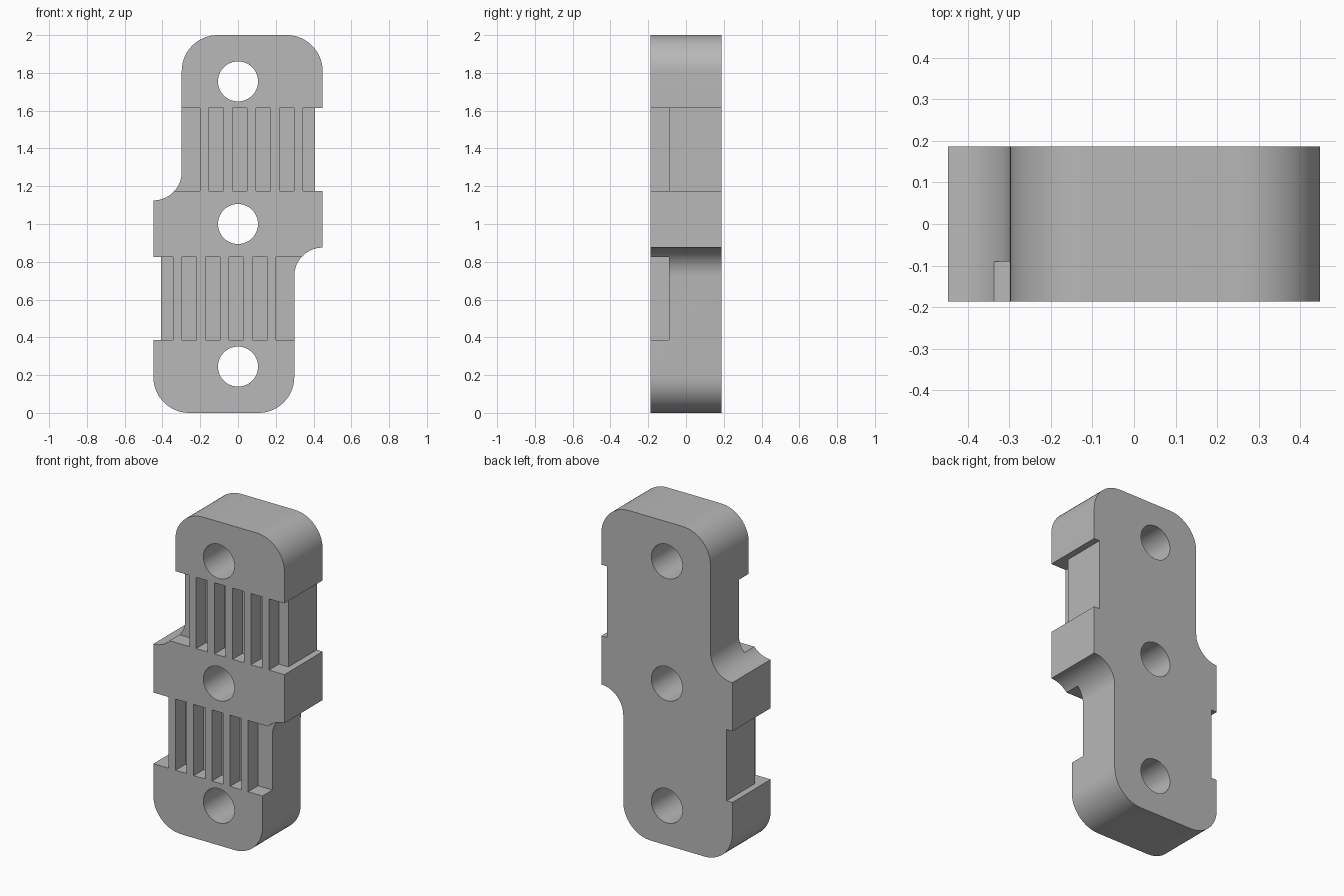
import bpy, bmesh
from math import cos, sin, radians

if "Cube" in bpy.data.objects:
    bpy.data.objects.remove(bpy.data.objects["Cube"], do_unlink=True)

FRONT, BACK, SLOT_FLOOR = -0.187, 0.187, -0.09
POCKET_LOW, POCKET_HIGH = 1.175, 1.615

grey = bpy.data.materials.new("plain grey")
grey.use_nodes = True
grey.diffuse_color = (0.48, 0.48, 0.48, 1)
grey.node_tree.nodes["Principled BSDF"].inputs["Base Color"].default_value = grey.diffuse_color


def arc(cx, cz, r, start, end, steps=14):
    angles = [radians(start + (end - start) * i / steps) for i in range(steps + 1)]
    return [(cx + r * cos(a), cz + r * sin(a)) for a in angles]


def half_turn(points):
    return [(-x, 2 - z) for x, z in points]


def add_prism(bm, outline, y0, y1):
    face = bm.faces.new([bm.verts.new((x, y0, z)) for x, z in outline])
    moved = bmesh.ops.extrude_face_region(bm, geom=[face])["geom"]
    for v in moved:
        if isinstance(v, bmesh.types.BMVert):
            v.co.y = y1


def make_object(name, bm):
    bmesh.ops.recalc_face_normals(bm, faces=bm.faces)
    mesh = bpy.data.meshes.new(name)
    bm.to_mesh(mesh)
    bm.free()
    mesh.materials.append(grey)
    obj = bpy.data.objects.new(name, mesh)
    bpy.context.collection.objects.link(obj)
    return obj


# Stepped plate: upper half outline, repeated by a half turn
upper = (arc(-0.448, 1.275, 0.15, -90, 0)
         + arc(-0.108, 1.81, 0.19, 180, 90)
         + arc(0.258, 1.81, 0.19, 90, 0)
         + [(0.448, POCKET_HIGH), (0.408, POCKET_HIGH),
            (0.408, POCKET_LOW), (0.448, POCKET_LOW)])
bm = bmesh.new()
add_prism(bm, upper + half_turn(upper), FRONT, BACK)
body = make_object("slotted_plate", bm)

# Cutters: three bolt holes and two rows of front slots
bm = bmesh.new()
for z in (0.245, 1.0, 1.755):
    add_prism(bm, arc(0, z, 0.106, 0, 360, 48)[:-1], -0.3, 0.3)
holes = make_object("bolt_hole_cutter", bm)

bm = bmesh.new()
slots = [(-0.5, -0.2), (-0.155, -0.076), (-0.03, 0.047),
         (0.094, 0.172), (0.22, 0.296), (0.343, 0.43)]
for x0, x1 in slots:
    box = [(x0, POCKET_LOW), (x1, POCKET_LOW), (x1, POCKET_HIGH), (x0, POCKET_HIGH)]
    for outline in (box, half_turn(box)):
        add_prism(bm, outline, -0.3, SLOT_FLOOR)
slot_cutter = make_object("slot_cutter", bm)

for cutter in (holes, slot_cutter):
    cutter.hide_render = True
    mod = body.modifiers.new(cutter.name, "BOOLEAN")
    mod.operation = "DIFFERENCE"
    mod.solver = "EXACT"
    mod.object = cutter

# Apply the cuts, then smooth the rounded walls
bpy.ops.object.select_all(action="DESELECT")
body.select_set(True)
bpy.context.view_layer.objects.active = body
for mod in list(body.modifiers):
    bpy.ops.object.modifier_apply(modifier=mod.name)
for cutter in (holes, slot_cutter):
    bpy.data.objects.remove(cutter, do_unlink=True)
bpy.ops.object.shade_smooth_by_angle(angle=radians(30))
